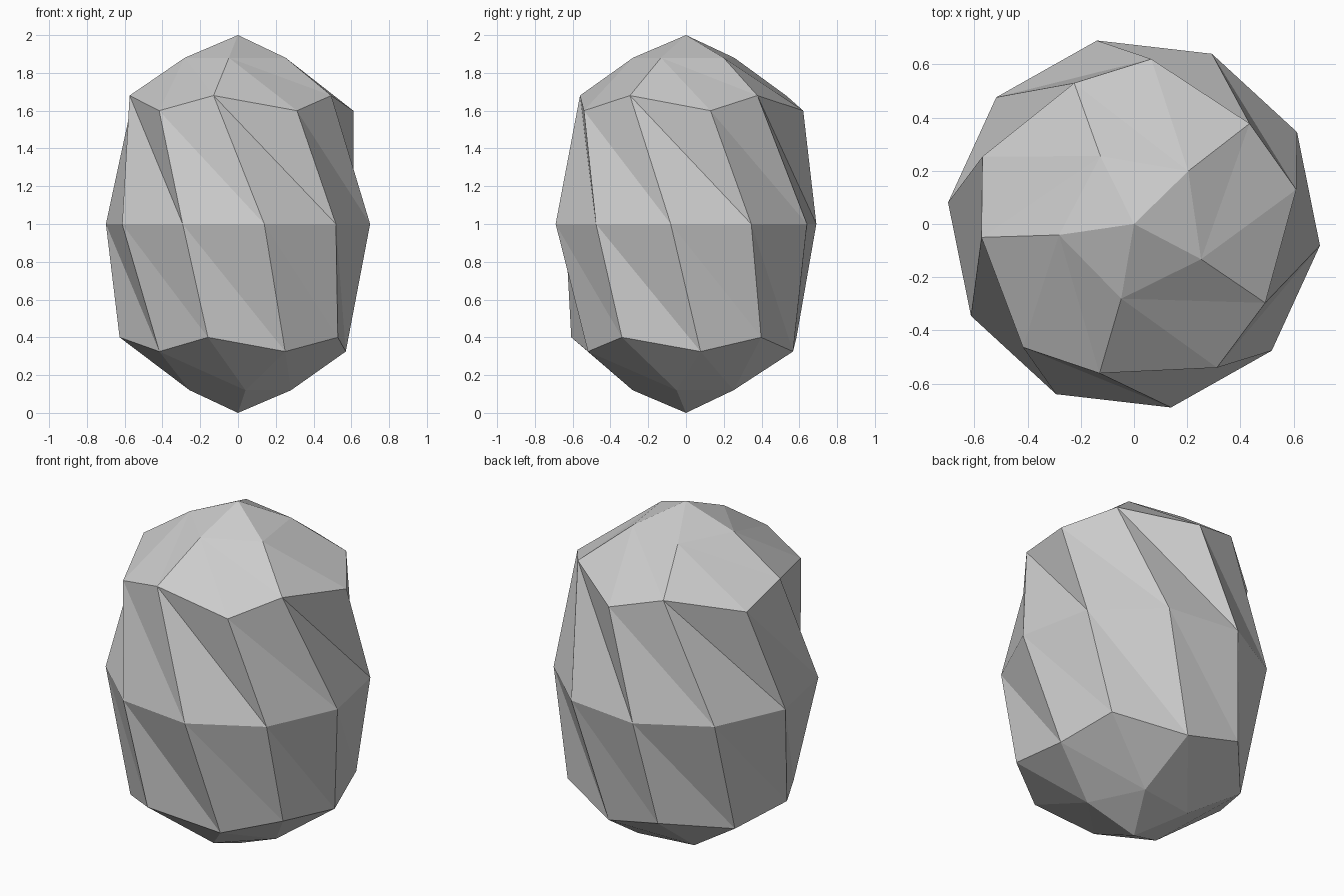
import bpy, bmesh
from math import radians, cos, sin

cube = bpy.data.objects.get("Cube")
if cube:
    bpy.data.objects.remove(cube, do_unlink=True)

grey = bpy.data.materials.new("stone grey")
grey.use_nodes = True
colour = (0.6, 0.6, 0.6, 1)
grey.diffuse_color = colour
grey.node_tree.nodes["Principled BSDF"].inputs["Base Color"].default_value = colour

bm = bmesh.new()


def ring(start, radius, z, count=5):
    """Evenly spaced vertices around the z axis, starting at an angle in degrees."""
    angles = [radians(start + 360 / count * k) for k in range(count)]
    return [bm.verts.new((radius * cos(a), radius * sin(a), z)) for a in angles]


def weave(a, b):
    """Merge two five-point rings into one zigzag ring."""
    return [v for pair in zip(a, b) for v in pair]


def cap(pole, inner, outer):
    """Close one end: a fan at the pole, then triangles out to the zigzag ring."""
    for k in range(5):
        t, t_next = inner[k], inner[(k + 1) % 5]
        before, corner, after = outer[2 * k - 1], outer[2 * k], outer[2 * k + 1]
        for tri in ((pole, t, t_next), (t, before, corner),
                    (t, corner, after), (t, after, t_next)):
            bm.faces.new(tri)


def band(edge, waist, step):
    """Join a zigzag ring to the waist with slanted triangles."""
    for i in range(10):
        j = (i + step) % 10
        k = (j + 1) % 10
        bm.faces.new((edge[i], waist[j], waist[k]))
        bm.faces.new((edge[i], edge[(i + 1) % 10], waist[k]))


# Rings of the twisted egg, each turned a little further than the one below
top = bm.verts.new((0, 0, 2))
crown = ring(-27.7, 0.285, 1.88)
shoulder = weave(ring(12, 0.624, 1.6), ring(41, 0.576, 1.68))
waist = ring(29.4, 0.704, 1.0, 10)
hip = weave(ring(39.3, 0.628, 0.4), ring(79.7, 0.576, 0.325))
foot = ring(62, 0.285, 0.12)
bottom = bm.verts.new((0, 0, 0))

cap(top, crown, shoulder)
band(shoulder, waist, 0)
band(hip, waist, -1)
cap(bottom, foot, hip)
bmesh.ops.recalc_face_normals(bm, faces=bm.faces)

mesh = bpy.data.meshes.new("faceted_rock")
bm.to_mesh(mesh)
bm.free()
mesh.materials.append(grey)
rock = bpy.data.objects.new("faceted_rock", mesh)
bpy.context.collection.objects.link(rock)
